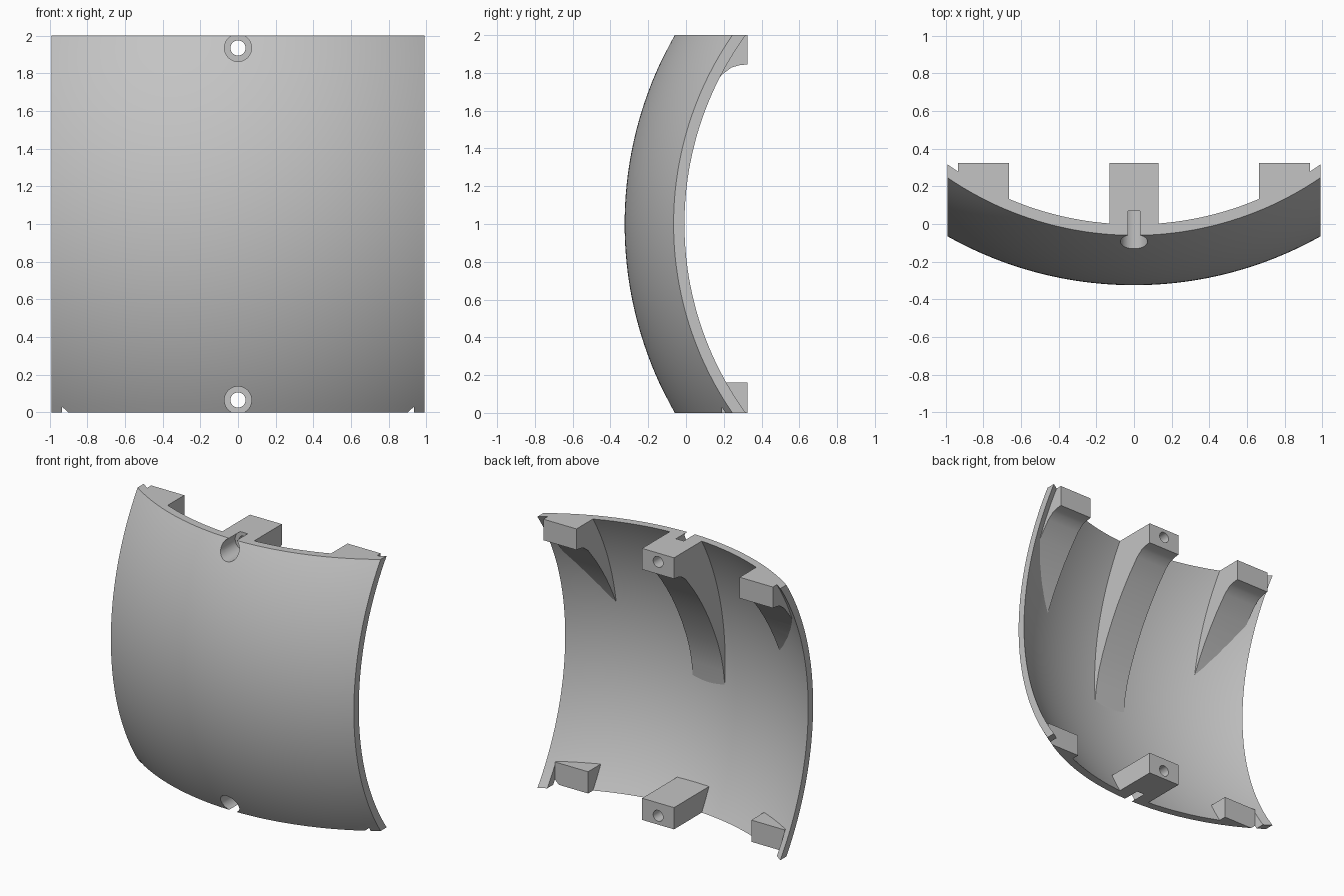
import bpy, bmesh, math
from mathutils import Vector, Matrix

old = bpy.data.objects.get("Cube")
if old:
    bpy.data.objects.remove(old, do_unlink=True)

R_OUT, R_IN, R_MID = 2.02, 1.97, 1.99      # shell radii; blocks are rooted at R_MID
CENTRE_Y = 1.695
HALF_W = 0.99
HOLES = (0.065, 1.935)

grey = bpy.data.materials.new("light grey")
grey.use_nodes = True
colour = (0.55, 0.55, 0.55, 1)
grey.diffuse_color = colour
grey.node_tree.nodes["Principled BSDF"].inputs["Base Color"].default_value = colour


def finish(name, bm):
    bmesh.ops.recalc_face_normals(bm, faces=bm.faces)
    mesh = bpy.data.meshes.new(name)
    bm.to_mesh(mesh)
    bm.free()
    ob = bpy.data.objects.new(name, mesh)
    mesh.materials.append(grey)
    bpy.context.collection.objects.link(ob)
    return ob


def activate(ob):
    bpy.ops.object.select_all(action='DESELECT')
    ob.select_set(True)
    bpy.context.view_layer.objects.active = ob


def boolean(ob, cutter, operation):
    activate(ob)
    mod = ob.modifiers.new("cut", 'BOOLEAN')
    mod.object = cutter
    mod.operation = operation
    mod.solver = 'EXACT'
    bpy.ops.object.modifier_apply(modifier=mod.name)


def prism(name, x0, x1, profile):
    """Extrude a (y, z) profile from x0 to x1."""
    bm = bmesh.new()
    face = bm.faces.new([bm.verts.new((x0, y, z)) for y, z in profile])
    res = bmesh.ops.extrude_face_region(bm, geom=[face], use_keep_orig=True)
    for v in res["geom"]:
        if isinstance(v, bmesh.types.BMVert):
            v.co.x = x1
    return finish(name, bm)


def box(name, x0, x1, y0, y1, z0, z1):
    return prism(name, x0, x1, [(y0, z0), (y1, z0), (y1, z1), (y0, z1)])


def rod(name, radius, y0, y1, z):
    """Cylinder along y."""
    bm = bmesh.new()
    bmesh.ops.create_cone(bm, cap_ends=True, segments=48, radius1=radius,
                          radius2=radius, depth=y1 - y0)
    bmesh.ops.rotate(bm, verts=bm.verts, matrix=Matrix.Rotation(math.pi / 2, 3, 'X'))
    bmesh.ops.translate(bm, verts=bm.verts, vec=(0, (y0 + y1) / 2, z))
    return finish(name, bm)


def on_sphere(v, radius):
    v.co.y = CENTRE_Y - math.sqrt(radius ** 2 - v.co.x ** 2 - (v.co.z - 1) ** 2)


# Curved panel: a square patch of a thick sphere
bm = bmesh.new()
bmesh.ops.create_grid(bm, x_segments=56, y_segments=56, size=1)
for v in bm.verts:
    v.co = Vector((v.co.x * HALF_W, 0, v.co.y + 1))
res = bmesh.ops.extrude_face_region(bm, geom=bm.faces[:], use_keep_orig=True)
inner = {g for g in res["geom"] if isinstance(g, bmesh.types.BMVert)}
for v in bm.verts:
    on_sphere(v, R_IN if v in inner else R_OUT)
panel = finish("curved_panel", bm)

# Ball that trims the block fronts inside the panel thickness
bm = bmesh.new()
bmesh.ops.create_icosphere(bm, subdivisions=6, radius=R_MID)
bmesh.ops.translate(bm, verts=bm.verts, vec=(0, CENTRE_Y, 1))
ball = finish("trim_ball", bm)

# Upper blocks run down into curved ribs
rib = [(-0.5, 2), (0.325, 2), (0.325, 1.845), (0.28, 1.84), (0.24, 1.828),
       (0.19, 1.79), (0.1, 1.68), (0.04, 1.597), (-0.02, 1.505), (-0.08, 1.4),
       (-0.135, 1.29), (-0.185, 1.175), (-0.225, 1.06), (-0.25, 0.95),
       (-0.27, 0.8), (-0.5, 0.7)]
blocks = [prism("upper_centre_block", -0.13, 0.13, rib),
          box("lower_centre_block", -0.13, 0.13, -0.5, 0.325, 0, 0.16)]
centre_blocks = blocks[:]
cutters = [ball]
for side, s in (("left", 1), ("right", -1)):
    x0, x1 = sorted((0.665 * s, 0.935 * s))
    blocks.append(prism(f"upper_{side}_block", x0, x1, rib))
    blocks.append(box(f"lower_{side}_block", x0, x1, -0.5, 0.19, 0, 0.16))
    # Lower corner pocket, which nicks the panel edge
    pocket = box("pocket_cutter", x0, x1, 0.19, 0.6, -0.1, 0.16)
    boolean(panel, pocket, 'DIFFERENCE')
    cutters.append(pocket)
for block in blocks:
    boolean(block, ball, 'INTERSECT')

# Counterbored screw holes through the panel and centre blocks
for z, block in zip(HOLES, reversed(centre_blocks)):
    bore = rod("bore_cutter", 0.072, -0.6, 0.07, z)
    hole = rod("hole_cutter", 0.04, -0.7, 0.6, z)
    for target in (panel, block):
        boolean(target, bore, 'DIFFERENCE')
        boolean(target, hole, 'DIFFERENCE')
    cutters += [bore, hole]

for c in cutters:
    bpy.data.objects.remove(c, do_unlink=True)
for ob in [panel] + blocks:
    activate(ob)
    bpy.ops.object.shade_smooth_by_angle(angle=math.radians(30))
